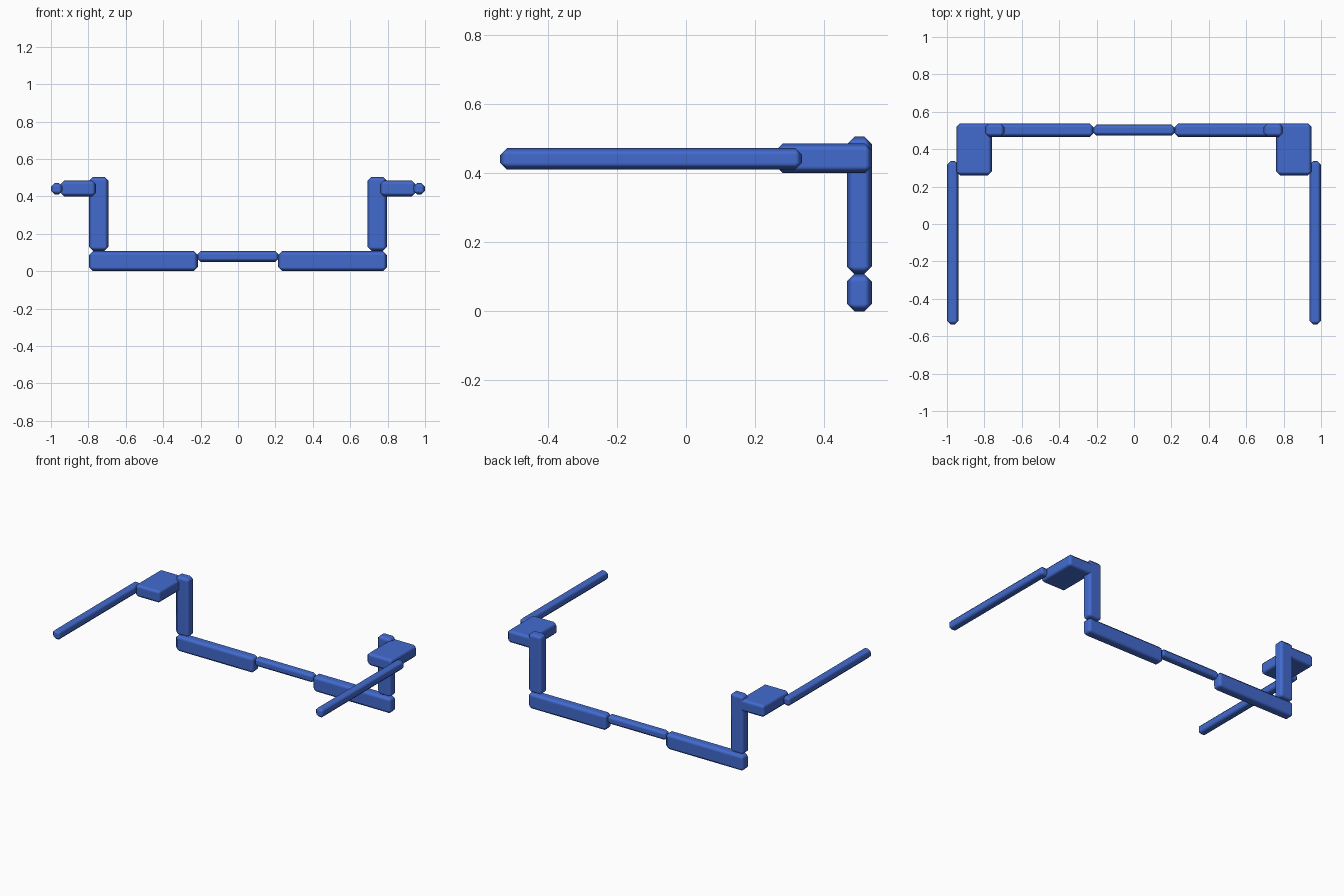
import bpy

if "Cube" in bpy.data.objects:
    bpy.data.objects.remove(bpy.data.objects["Cube"])

blue = bpy.data.materials.new("royal_blue")
blue.diffuse_color = (0.055, 0.145, 0.62, 1)
blue.use_nodes = True
blue.node_tree.nodes["Principled BSDF"].inputs["Base Color"].default_value = blue.diffuse_color


def bar(name, lo, hi, bevel=0.022):
    """Chamfered box between two opposite corners."""
    size = [b - a for a, b in zip(lo, hi)]
    mid = [(a + b) / 2 for a, b in zip(lo, hi)]
    bpy.ops.mesh.primitive_cube_add(size=1, location=mid)
    ob = bpy.context.object
    ob.name = name
    ob.scale = size
    bpy.ops.object.transform_apply(location=False, rotation=False, scale=True)
    ob.data.materials.append(blue)
    bpy.ops.object.shade_smooth()
    mod = ob.modifiers.new("chamfer", 'BEVEL')
    mod.width = bevel
    mod.segments = 1
    mod.limit_method = 'NONE'
    mod.harden_normals = True
    return ob


def pair(name, lo, hi, bevel=0.022):
    """The same bar on the right and the left."""
    bar("right_" + name, lo, hi, bevel)
    bar("left_" + name, (-hi[0], lo[1], lo[2]), (-lo[0], hi[1], hi[2]), bevel)


# Thin link in the middle of the back
bar("centre_rod", (-0.22, 0.472, 0.05), (0.22, 0.532, 0.108), 0.02)
# Thick lower bars either side of it
pair("lower_bar", (0.215, 0.465, 0.0), (0.797, 0.538, 0.108))
# Upright posts
pair("post", (0.692, 0.465, 0.108), (0.797, 0.538, 0.505))
# Flat shoulder plates
pair("shoulder_plate", (0.76, 0.26, 0.40), (0.95, 0.538, 0.485), 0.02)
# Long forward arms
pair("arm_rod", (0.938, -0.538, 0.41), (1.0, 0.336, 0.472), 0.02)
